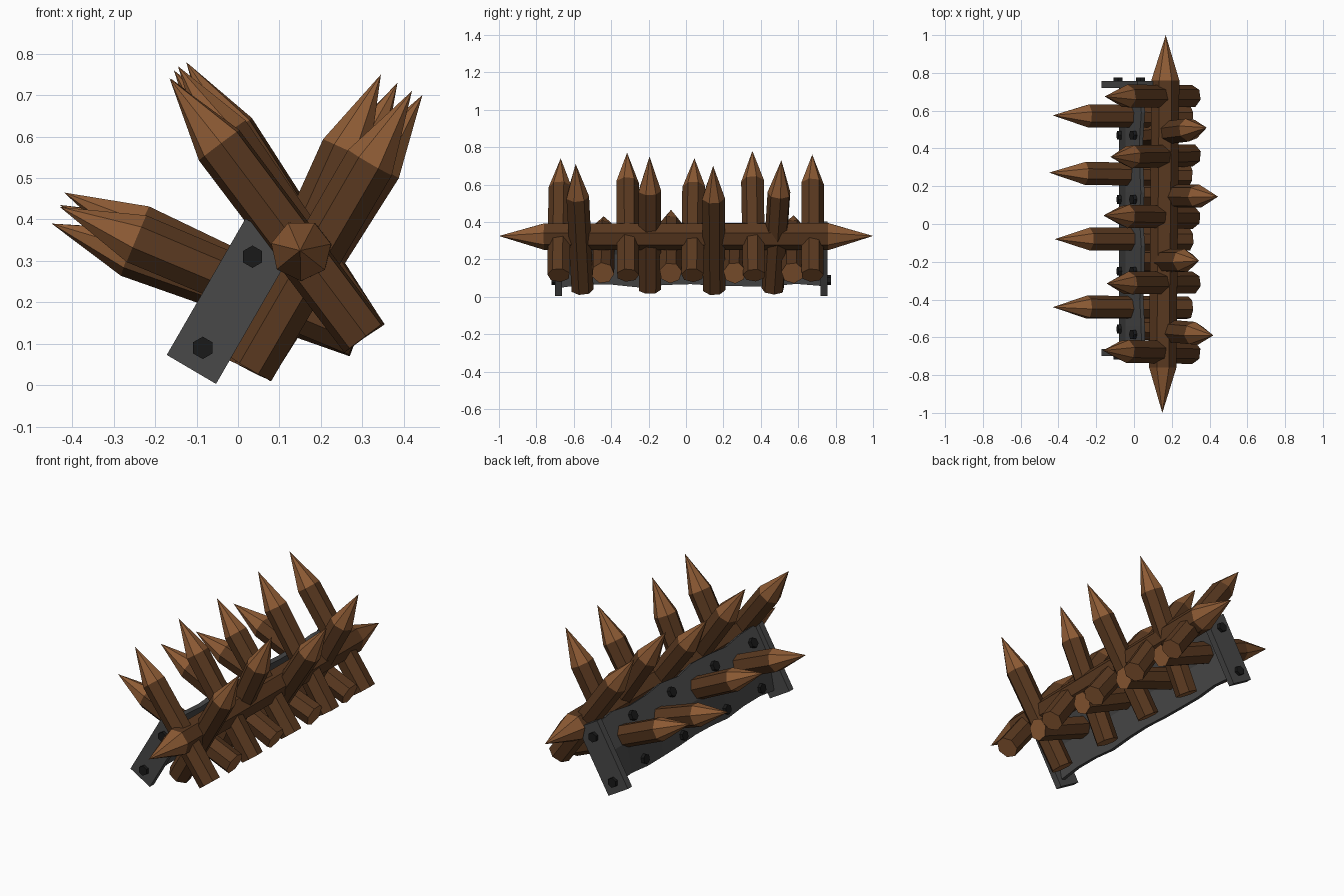
import bpy, bmesh, math, random
from mathutils import Vector, Matrix

if "Cube" in bpy.data.objects:
    bpy.data.objects.remove(bpy.data.objects["Cube"])

random.seed(4)


def material(name, rgb):
    m = bpy.data.materials.new(name)
    m.diffuse_color = (*rgb, 1)
    m.use_nodes = True
    m.node_tree.nodes["Principled BSDF"].inputs["Base Color"].default_value = m.diffuse_color
    return m


BARK = material("dark_wood", (0.10, 0.040, 0.014))
CUT = material("cut_wood", (0.27, 0.105, 0.035))
IRON = material("iron", (0.065, 0.065, 0.065))
BOLT = material("bolt_iron", (0.010, 0.010, 0.010))


def finish(name, bm, *mats):
    bmesh.ops.recalc_face_normals(bm, faces=bm.faces)
    me = bpy.data.meshes.new(name)
    bm.to_mesh(me)
    bm.free()
    for m in mats:
        me.materials.append(m)
    ob = bpy.data.objects.new(name, me)
    bpy.context.collection.objects.link(ob)
    return ob


def log(name, start, end, radius, point=0.2, both=False, sides=7):
    """Faceted log sharpened at its end, or at both ends."""
    a, b = Vector(start), Vector(end)
    axis = b - a
    length = axis.length
    rot = axis.to_track_quat('Z', 'Y').to_matrix().to_4x4()
    place = Matrix.Translation(a) @ rot
    turn = random.uniform(0, 1)
    bm = bmesh.new()

    def ring(z, r):
        return [bm.verts.new(place @ Vector((r * math.cos(t), r * math.sin(t), z)))
                for t in (turn + 2 * math.pi * i / sides for i in range(sides))]

    def cone(rg, apex):
        tip = bm.verts.new(apex)
        for i in range(sides):
            bm.faces.new((rg[i], rg[(i + 1) % sides], tip)).material_index = 1

    low = ring(point if both else 0, radius)
    high = ring(length - point, radius * 1.03)
    for i in range(sides):
        j = (i + 1) % sides
        bm.faces.new((low[i], low[j], high[j], high[i]))
    cone(high, b)
    if both:
        cone(low, a)
    else:
        bm.faces.new(low).material_index = 1
    return finish(name, bm, BARK, CUT)


def bolt(name, pos, normal):
    bm = bmesh.new()
    rot = Vector(normal).to_track_quat('Z', 'Y').to_matrix().to_4x4()
    bmesh.ops.create_cone(bm, cap_ends=True, segments=6, radius1=0.027, radius2=0.027,
                          depth=0.036, matrix=Matrix.Translation(pos) @ rot)
    return finish(name, bm, BOLT)


def extrude_outline(name, pts, offset, mat):
    bm = bmesh.new()
    f = bm.faces.new([bm.verts.new(p) for p in pts])
    ext = bmesh.ops.extrude_face_region(bm, geom=[f])
    bmesh.ops.translate(bm, vec=offset,
                        verts=[v for v in ext["geom"] if isinstance(v, bmesh.types.BMVert)])
    return finish(name, bm, mat)


# Long central beam
log("central_beam", (0.15, -1, 0.325), (0.168, 1, 0.325), 0.074, point=0.24, both=True)

# Upright spikes leaning left: base y, tip (x, y, z)
for by, tip in [(-0.68, (-0.165, -0.67, 0.74)), (-0.312, (-0.145, -0.315, 0.77)),
                (0.035, (-0.162, 0.045, 0.74)), (0.365, (-0.125, 0.355, 0.78)),
                (0.675, (-0.155, 0.675, 0.76))]:
    log("left_spike", (0.305, by, 0.115), tip, 0.061)

# Upright spikes leaning right
for bx, by, tip in [(0.03, -0.555, (0.42, -0.59, 0.71)), (0.022, -0.195, (0.345, -0.195, 0.75)),
                    (0.03, 0.15, (0.445, 0.145, 0.70)), (0.025, 0.465, (0.385, 0.51, 0.73))]:
    log("right_spike", (bx, by, 0.04), tip, 0.061)

# Low spikes leaning far left
for by, tip in [(-0.445, (-0.43, -0.44, 0.43)), (-0.082, (-0.42, -0.08, 0.465)),
                (0.26, (-0.45, 0.272, 0.39)), (0.57, (-0.43, 0.575, 0.435))]:
    log("low_spike", (0.29, by, 0.127), tip, 0.061)

# Slanted iron end plates with two bolts each
for y, side in ((-0.70, -1), (0.72, 1)):
    extrude_outline("end_plate", [(-0.172, y, 0.073), (-0.053, y, 0.003),
                                  (0.137, y, 0.332), (0.018, y, 0.402)], (0, 0.037, 0), IRON)
    face = y if side < 0 else y + 0.037
    for x, z in ((-0.085, 0.09), (0.035, 0.31)):
        bolt("plate_bolt", Vector((x, face, z)), (0, side, 0))

# Bent iron back sheet with uneven edges
bm = bmesh.new()
rows = []
count = 10
for i in range(count + 1):
    y = -0.68 + 1.41 * i / count
    lo, hi = random.uniform(-0.015, 0.015), random.uniform(-0.015, 0.01)
    rows.append([bm.verts.new(p) for p in ((-0.068, y, 0.058 + lo), (-0.035, y, 0.23),
                                           (0.045 + hi / 2, y, 0.375 + hi))])
for r, s in zip(rows, rows[1:]):
    for k in range(2):
        bm.faces.new((r[k], r[k + 1], s[k + 1], s[k]))
sheet = finish("back_sheet", bm, IRON)
mod = sheet.modifiers.new("thickness", 'SOLIDIFY')
mod.thickness = 0.022
mod.offset = 0

# Bolts along the back sheet
for y in (0.47, 0.13, -0.25, -0.585):
    bolt("upper_sheet_bolt", Vector((0.002, y, 0.325)), (-0.87, 0, 0.49))
for y in (0.47, 0.13, -0.25, -0.555):
    bolt("lower_sheet_bolt", Vector((-0.07, y, 0.105)), (-0.98, 0, 0.19))
